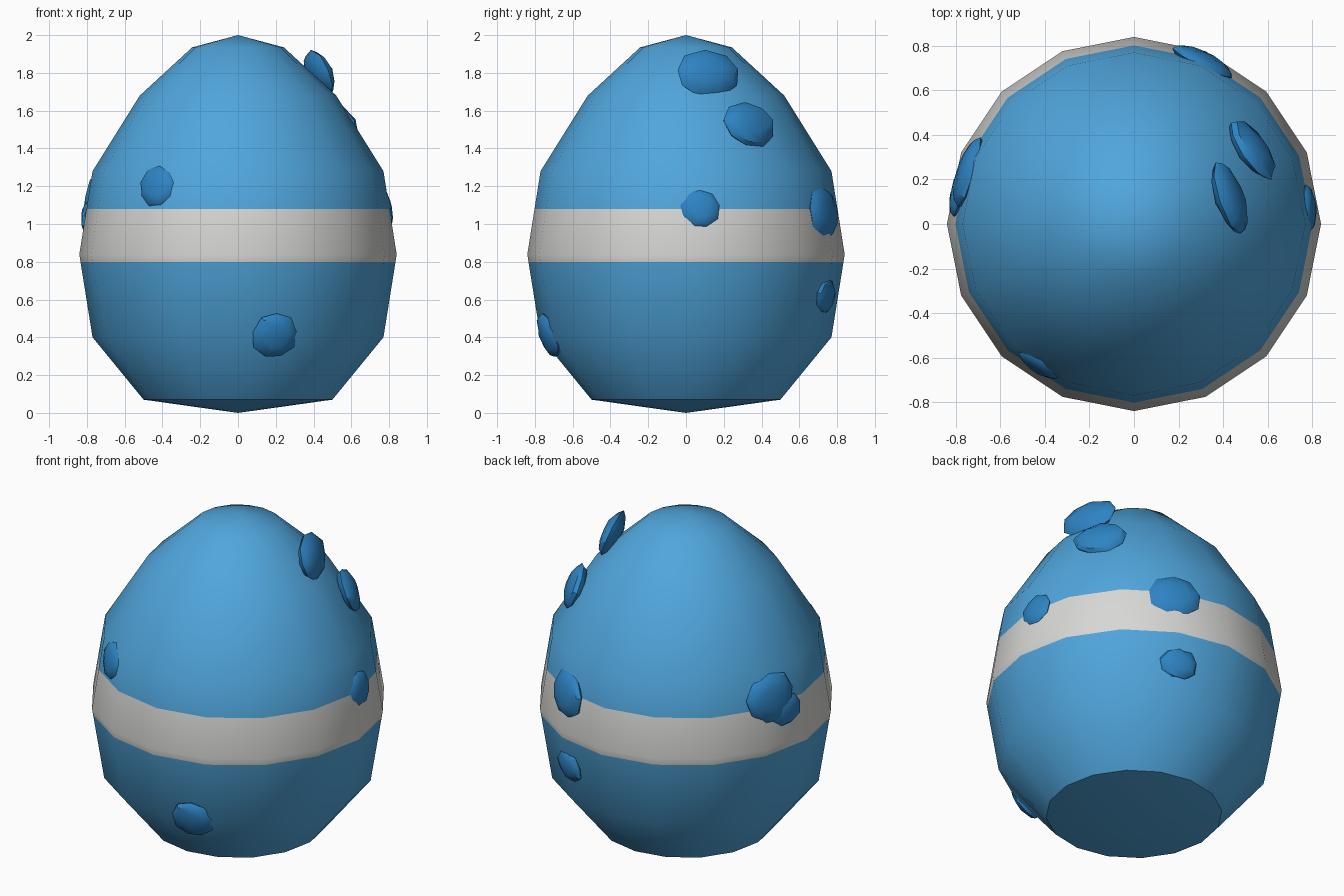
import bpy, bmesh, math, random
from mathutils import Matrix, Vector

random.seed(4)
cube = bpy.data.objects.get("Cube")
if cube:
    bpy.data.objects.remove(cube, do_unlink=True)


def material(name, rgb):
    mat = bpy.data.materials.new(name)
    mat.use_nodes = True
    mat.diffuse_color = (*rgb, 1)
    mat.node_tree.nodes["Principled BSDF"].inputs["Base Color"].default_value = (*rgb, 1)
    return mat


sky_blue = material("sky_blue", (0.08, 0.38, 0.72))
deep_blue = material("deep_blue", (0.027, 0.23, 0.55))
pale_grey = material("pale_grey", (0.68, 0.68, 0.66))


def finish(bm, name, mats, angle):
    bmesh.ops.recalc_face_normals(bm, faces=bm.faces)
    mesh = bpy.data.meshes.new(name)
    bm.to_mesh(mesh)
    bm.free()
    for mat in mats:
        mesh.materials.append(mat)
    obj = bpy.data.objects.new(name, mesh)
    bpy.context.collection.objects.link(obj)
    bpy.ops.object.select_all(action="DESELECT")
    obj.select_set(True)
    bpy.context.view_layer.objects.active = obj
    bpy.ops.object.shade_smooth_by_angle(angle=math.radians(angle))
    return obj


# Egg body: a sixteen-sided turned profile with a flush band
BAND_LOW, BAND_HIGH = 0.80, 1.08
profile = [(0, 0), (0.5, 0.07), (0.77, 0.4), (0.834, BAND_LOW), (0.84, 0.84),
           (0.802, BAND_HIGH), (0.77, 1.28), (0.52, 1.68), (0.243, 1.935), (0, 2)]
bm = bmesh.new()
verts = [bm.verts.new((r, 0, z)) for r, z in profile]
edges = [bm.edges.new(pair) for pair in zip(verts, verts[1:])]
bmesh.ops.spin(bm, geom=verts + edges, cent=(0, 0, 0), axis=(0, 0, 1),
               angle=math.tau, steps=16)
bmesh.ops.remove_doubles(bm, verts=bm.verts, dist=0.001)
for face in bm.faces:
    if BAND_LOW < face.calc_center_median().z < BAND_HIGH:
        face.material_index = 1
finish(bm, "egg_body", [sky_blue, pale_grey], 38)


# Spots: flattened lumps facing outwards
def spot(name, centre, azimuth, elevation, half_size):
    az, el = math.radians(azimuth), math.radians(elevation)
    out = Vector((math.cos(el) * math.cos(az), math.cos(el) * math.sin(az), math.sin(el)))
    side = Vector((-math.sin(az), math.cos(az), 0))
    turn = Matrix((side, out.cross(side), out)).transposed().to_4x4()
    bm = bmesh.new()
    bmesh.ops.create_uvsphere(bm, u_segments=9, v_segments=6, radius=1)
    for v in bm.verts:
        v.co *= random.uniform(0.93, 1.04)
    bmesh.ops.transform(bm, verts=bm.verts, matrix=Matrix.Translation(centre) @ turn
                        @ Matrix.Diagonal((*half_size, 1)))
    finish(bm, name, [deep_blue], 40)


spot("front_upper_spot", (-0.425, -0.63, 1.2), -124, 11, (0.115, 0.115, 0.035))
spot("front_lower_spot", (0.195, -0.725, 0.41), -75, -18, (0.127, 0.13, 0.042))
spot("crown_spot", (0.43, 0.115, 1.795), 19, 20, (0.18, 0.13, 0.055))
spot("shoulder_spot", (0.53, 0.335, 1.525), 35, 22, (0.16, 0.13, 0.05))
spot("left_spot", (0.785, 0.075, 1.08), 6, 9, (0.106, 0.106, 0.03))
spot("back_upper_spot", (0.31, 0.725, 1.06), 64, 8, (0.157, 0.142, 0.045))
spot("back_lower_spot", (0.29, 0.735, 0.62), 68, -9, (0.115, 0.098, 0.035))
spot("right_large_spot", (-0.745, 0.23, 1.125), 162, 9, (0.17, 0.155, 0.05))
spot("right_small_spot", (-0.785, 0.14, 1.035), 167, 4, (0.115, 0.1, 0.04))
